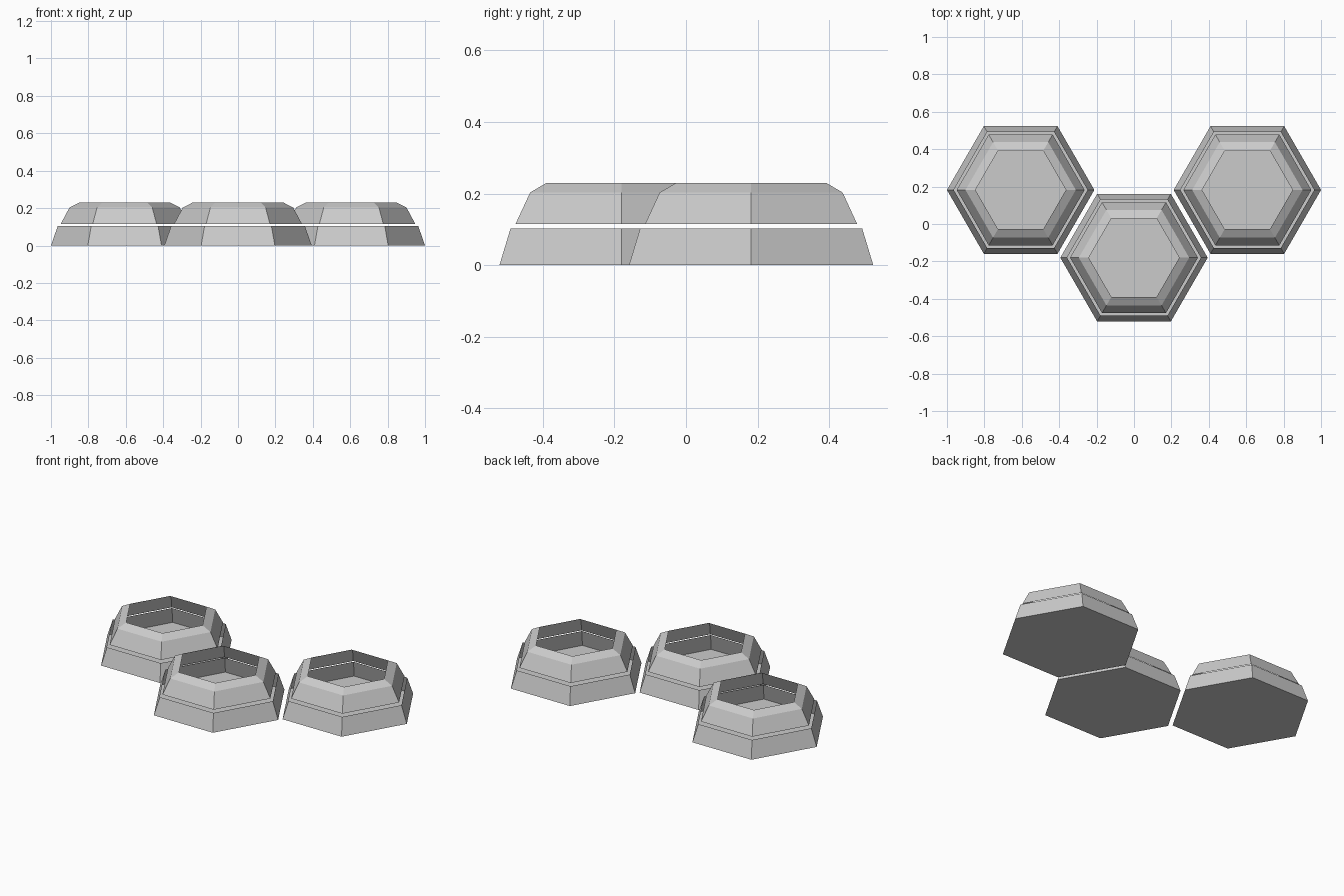
import bpy
import bmesh
from math import cos, sin, pi

cube = bpy.data.objects.get("Cube")
if cube:
    bpy.data.objects.remove(cube, do_unlink=True)

# Single plain grey
grey = bpy.data.materials.new("light_grey")
grey.use_nodes = True
colour = (0.6, 0.6, 0.6, 1)
grey.diffuse_color = colour
grey.node_tree.nodes["Principled BSDF"].inputs["Base Color"].default_value = colour


def hex_shell(name, profile, centre, closed_bottom=False):
    """Thin six-sided shell through (radius, height) rings."""
    bm = bmesh.new()
    rings = [[bm.verts.new((r * cos(i * pi / 3), r * sin(i * pi / 3), z))
              for i in range(6)] for r, z in profile]
    for low, high in zip(rings, rings[1:]):
        for i in range(6):
            j = (i + 1) % 6
            bm.faces.new((low[i], low[j], high[j], high[i]))
    if closed_bottom:
        bm.faces.new(rings[0][::-1])
    mesh = bpy.data.meshes.new(name)
    bm.to_mesh(mesh)
    bm.free()
    mesh.materials.append(grey)
    obj = bpy.data.objects.new(name, mesh)
    obj.location = (*centre, 0)
    bpy.context.collection.objects.link(obj)


# Open tray below, separate chamfered collar floating above it
TRAY = [(0.394, 0), (0.358, 0.103)]
COLLAR = [(0.342, 0.115), (0.295, 0.203), (0.242, 0.23)]

for side, centre in (("right", (-0.606, 0.182)),
                     ("middle", (0, -0.18)),
                     ("left", (0.606, 0.182))):
    hex_shell(side + "_tray", TRAY, centre, closed_bottom=True)
    hex_shell(side + "_collar", COLLAR, centre)
